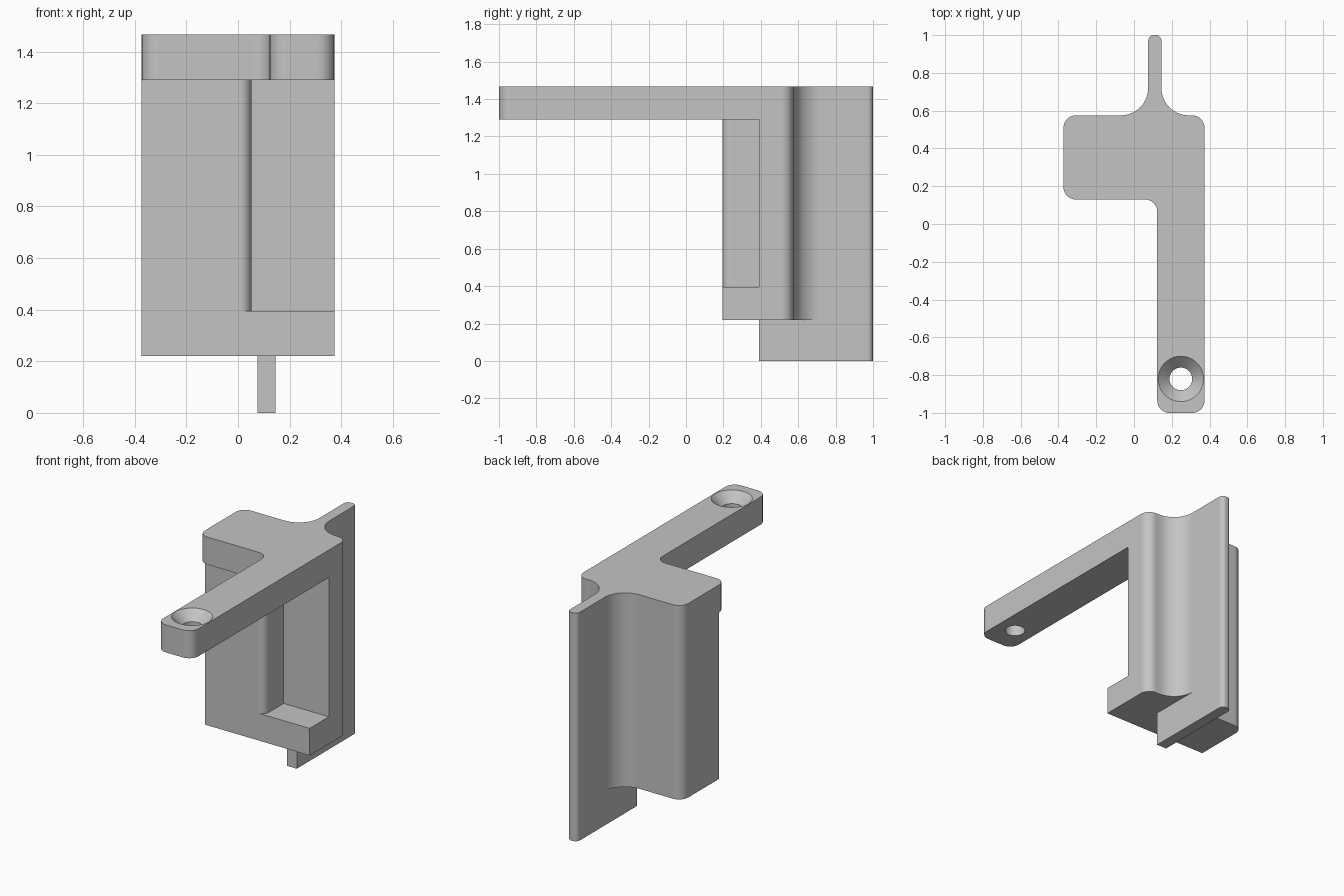
import bpy
import bmesh
import math
from mathutils import Vector

cube = bpy.data.objects.get("Cube")
if cube:
    bpy.data.objects.remove(cube, do_unlink=True)

GREY = (0.55, 0.55, 0.55, 1)
grey = bpy.data.materials.new("light grey")
grey.use_nodes = True
grey.diffuse_color = GREY
grey.node_tree.nodes["Principled BSDF"].inputs["Base Color"].default_value = GREY

SIDE, ROUND, FLARE, TIP = 0.373, 0.065, 0.145, 0.03
FIN_L, FIN_R, BACK, FRONT = 0.075, 0.145, 0.575, 0.195
ARM, POCKET_X, POCKET_Y = 0.123, 0.052, 0.39
FOOT_Z, POCKET_Z, PLATE_Z, TOP_Z = 0.22, 0.395, 1.29, 1.467


def rounded(corners, steps=10):
    """Replace each (x, y, radius) corner with a tangent arc."""
    out = []
    for i, (x, y, r) in enumerate(corners):
        p = Vector((x, y))
        if r == 0:
            out.append(p)
            continue
        a = (Vector(corners[i - 1][:2]) - p).normalized() * r
        b = (Vector(corners[(i + 1) % len(corners)][:2]) - p).normalized() * r
        for k in range(steps + 1):
            t = k / steps * math.pi / 2
            out.append(p + a * (1 - math.sin(t)) + b * (1 - math.cos(t)))
    return out


def add_object(name, bm):
    bmesh.ops.recalc_face_normals(bm, faces=bm.faces)
    mesh = bpy.data.meshes.new(name)
    bm.to_mesh(mesh)
    bm.free()
    mesh.materials.append(grey)
    ob = bpy.data.objects.new(name, mesh)
    bpy.context.collection.objects.link(ob)
    return ob


def extrude(name, corners, z0, z1):
    bm = bmesh.new()
    face = bm.faces.new([bm.verts.new((p.x, p.y, z0)) for p in rounded(corners)])
    top = bmesh.ops.extrude_face_region(bm, geom=[face], use_keep_orig=True)
    moved = [v for v in top["geom"] if isinstance(v, bmesh.types.BMVert)]
    bmesh.ops.translate(bm, verts=moved, vec=(0, 0, z1 - z0))
    return add_object(name, bm)


def make_active(ob):
    bpy.ops.object.select_all(action='DESELECT')
    ob.select_set(True)
    bpy.context.view_layer.objects.active = ob


# Shared rear outline: right corner, flared fin, left corner
rear = [(SIDE, BACK, ROUND), (FIN_R, BACK, FLARE), (FIN_R, 1, TIP),
        (FIN_L, 1, TIP), (FIN_L, BACK, FLARE), (-SIDE, BACK, ROUND)]

# Top plate with the forward arm
plate = extrude("top_plate_and_arm", rear + [
    (-SIDE, 0.13, ROUND), (ARM, 0.13, ROUND),
    (ARM, -1, ROUND), (SIDE, -1, ROUND)], PLATE_Z, TOP_Z)

# Column beside the open pocket
column = extrude("column", rear + [
    (-SIDE, FRONT, 0), (POCKET_X, FRONT, 0.045),
    (POCKET_X, POCKET_Y, 0), (SIDE, POCKET_Y, 0)], POCKET_Z, PLATE_Z)

# Full-depth foot under the pocket
foot = extrude("foot", rear + [(-SIDE, FRONT, 0), (SIDE, FRONT, 0)], FOOT_Z, POCKET_Z)

# Tab that carries the fin down to the ground
tab = extrude("fin_tab", [(FIN_R, POCKET_Y, 0), (FIN_R, 1, TIP),
                          (FIN_L, 1, TIP), (FIN_L, POCKET_Y, 0)], 0, FOOT_Z)

# Countersunk screw hole, cut with a turned profile
bm = bmesh.new()
rings = []
for r, z in [(0.06, PLATE_Z - 0.1), (0.06, TOP_Z - 0.06),
             (0.12, TOP_Z), (0.12, TOP_Z + 0.1)]:
    ring = bmesh.ops.create_circle(bm, segments=48, radius=r)["verts"]
    bmesh.ops.translate(bm, verts=ring, vec=(0.248, -0.82, z))
    rings.append(ring)
for low, high in zip(rings, rings[1:]):
    for i in range(len(low)):
        bm.faces.new((low[i - 1], low[i], high[i], high[i - 1]))
bm.faces.new(rings[0])
bm.faces.new(rings[-1])
cutter = add_object("hole_cutter", bm)
cutter.hide_render = True
make_active(plate)
cut = plate.modifiers.new("screw_hole", 'BOOLEAN')
cut.operation = 'DIFFERENCE'
cut.solver = 'EXACT'
cut.object = cutter
bpy.ops.object.modifier_apply(modifier=cut.name)
bpy.data.objects.remove(cutter, do_unlink=True)

# Smooth fillets, crisp edges
for ob in (plate, column, foot, tab):
    make_active(ob)
    bpy.ops.object.shade_smooth_by_angle(angle=math.radians(30))
    weighted = ob.modifiers.new("flat_faces", 'WEIGHTED_NORMAL')
    weighted.keep_sharp = True
